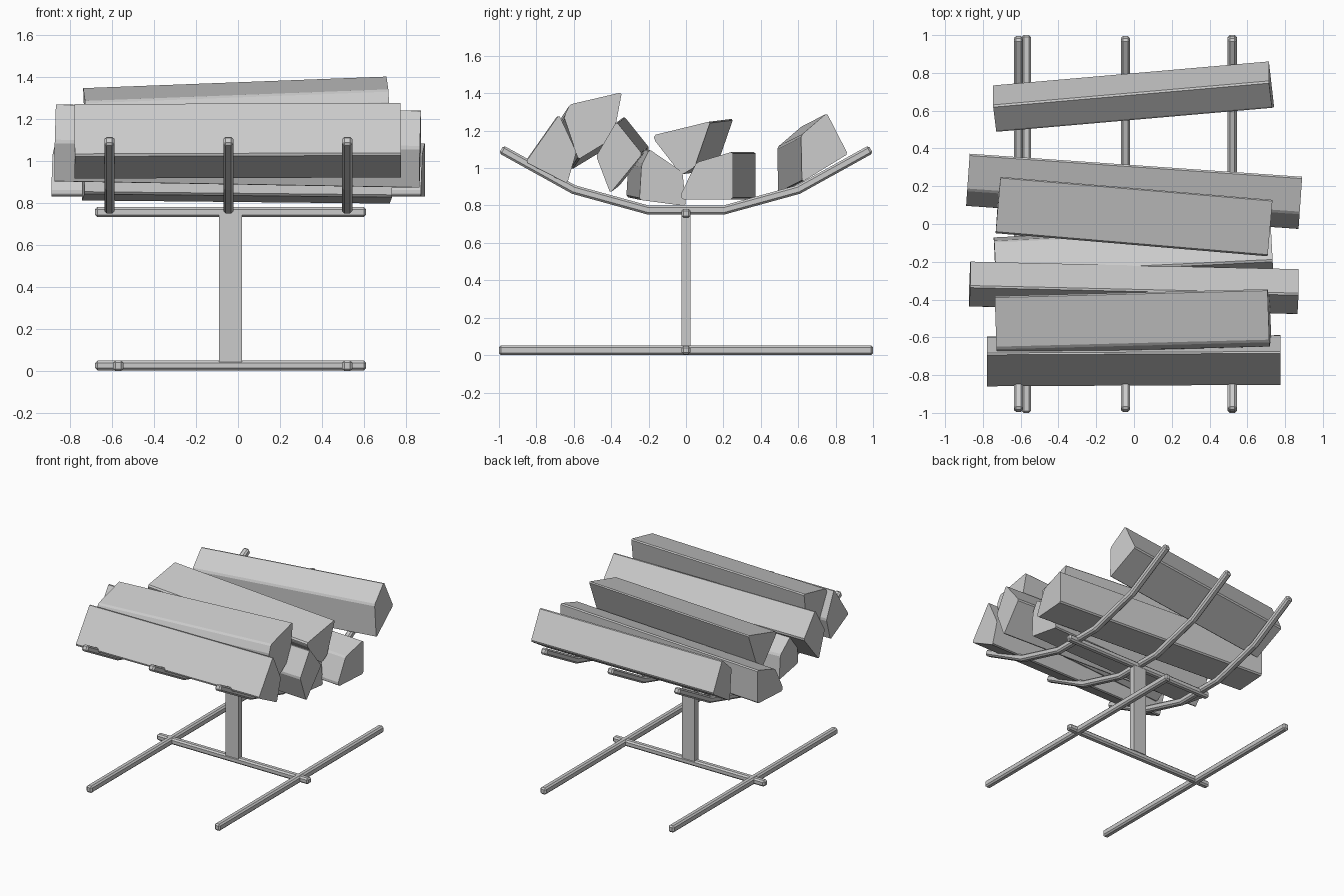
import bpy, bmesh
from mathutils import Vector

if "Cube" in bpy.data.objects:
    bpy.data.objects.remove(bpy.data.objects["Cube"])


def finish(name, bm):
    bmesh.ops.recalc_face_normals(bm, faces=bm.faces)
    me = bpy.data.meshes.new(name)
    bm.to_mesh(me)
    bm.free()
    ob = bpy.data.objects.new(name, me)
    bpy.context.collection.objects.link(ob)
    return ob


def add_bevel(ob, width):
    m = ob.modifiers.new("edge_bevel", 'BEVEL')
    m.width, m.segments = width, 1
    m.limit_method, m.angle_limit = 'ANGLE', 0.6


def skin(bm, rings):
    """Join equal rings into a capped tube."""
    vs = [[bm.verts.new(p) for p in r] for r in rings]
    n = len(vs[0])
    for a, b in zip(vs, vs[1:]):
        for i in range(n):
            j = (i + 1) % n
            bm.faces.new((a[i], a[j], b[j], b[i]))
    bm.faces.new(vs[0])
    bm.faces.new(vs[-1])


def box(name, lo, hi, bevel=0.011):
    bm = bmesh.new()
    rings = [[(x, lo[1], lo[2]), (x, hi[1], lo[2]), (x, hi[1], hi[2]), (x, lo[1], hi[2])]
             for x in (lo[0], hi[0])]
    skin(bm, rings)
    ob = finish(name, bm)
    if bevel:
        add_bevel(ob, bevel)


def cradle_rod(name, x, path, r=0.024):
    """Square rod following a bent path in the yz plane, mitred at the bends."""
    pts = [Vector(p) for p in path]
    rings = []
    for i, p in enumerate(pts):
        d0 = (p - pts[i - 1]).normalized() if i else (pts[1] - p).normalized()
        d1 = (pts[i + 1] - p).normalized() if i < len(pts) - 1 else d0
        t = (d0 + d1).normalized()
        n = Vector((-t.y, t.x)) * (r / t.dot(d0))
        a, b = p + n, p - n
        rings.append([(x - r, *a), (x + r, *a), (x + r, *b), (x - r, *b)])
    bm = bmesh.new()
    skin(bm, rings)
    add_bevel(finish(name, bm), 0.011)


def log(name, x0, x1, dy, dz, profile):
    """Split log: profile is the +x end; dy and dz are the drift along the log."""
    L = x1 - x0
    yc = sum(p[0] for p in profile) / len(profile)
    zc = sum(p[1] for p in profile) / len(profile)
    lean = [-(dy * (y - yc) + dz * (z - zc)) / L for y, z in profile]
    far = [(x0 + s, y - dy, z - dz) for s, (y, z) in zip(lean, profile)]
    near = [(x1 + s, y, z) for s, (y, z) in zip(lean, profile)]
    bm = bmesh.new()
    skin(bm, [far, near])
    long_edges = [e for e in bm.edges if abs(e.verts[0].co.x - e.verts[1].co.x) > 0.5]
    bmesh.ops.bevel(bm, geom=long_edges, offset=0.01, segments=1, affect='EDGES')
    finish(name, bm)


# Stand: feet, lower bar, post, upper bar
for side, x in (("left", -0.57), ("right", 0.52)):
    box("foot_" + side, (x - 0.024, -1, 0), (x + 0.024, 1, 0.052))
box("lower_bar", (-0.68, -0.024, 0.004), (0.61, 0.024, 0.05))
box("post", (-0.09, -0.023, 0.045), (0.02, 0.023, 0.745), 0)
box("upper_bar", (-0.68, -0.024, 0.734), (0.61, 0.024, 0.782))

# Bent cradle rods
half = [(0.2, 0.775), (0.6, 0.885), (0.988, 1.1)]
path = [(-y, z) for y, z in reversed(half)] + half
for i, x in enumerate((-0.612, -0.046, 0.52)):
    cradle_rod(f"cradle_rod_{i + 1}", x, path)

# Split logs, back to front
log("log_back", -0.735, 0.725, 0.127, 0.065,
    [(.865, 1.075), (.62, .925), (.615, 1.176), (.753, 1.294)])
log("log_low_back", -0.88, 0.88, -0.122, 0,
    [(-.02, .832), (.25, .832), (.25, 1.088), (.056, 1.03), (-.03, .855)])
log("log_upper_back", -0.722, 0.718, -0.122, -0.015,
    [(.131, 1.25), (.046, 1.005), (-.024, .963), (-.169, 1.15), (-.172, 1.176)])
log("log_low_middle", -0.735, 0.73, 0.07, -0.015,
    [(-.249, .83), (-.238, 1.016), (-.196, 1.10), (-.019, .979), (0, .797)])
log("log_middle", -0.87, 0.868, -0.04, -0.03,
    [(-.48, 1.064), (-.372, 1.248), (-.233, 1.075), (-.405, .866)])
log("log_upper_front", -0.727, 0.717, 0.037, 0.055,
    [(-.622, 1.34), (-.343, 1.405), (-.389, 1.16), (-.576, 1.046), (-.652, 1.273)])
log("log_front", -0.778, 0.775, 0.008, 0.005,
    [(-.857, 1.032), (-.679, 1.285), (-.586, 1.086), (-.635, .918)])
